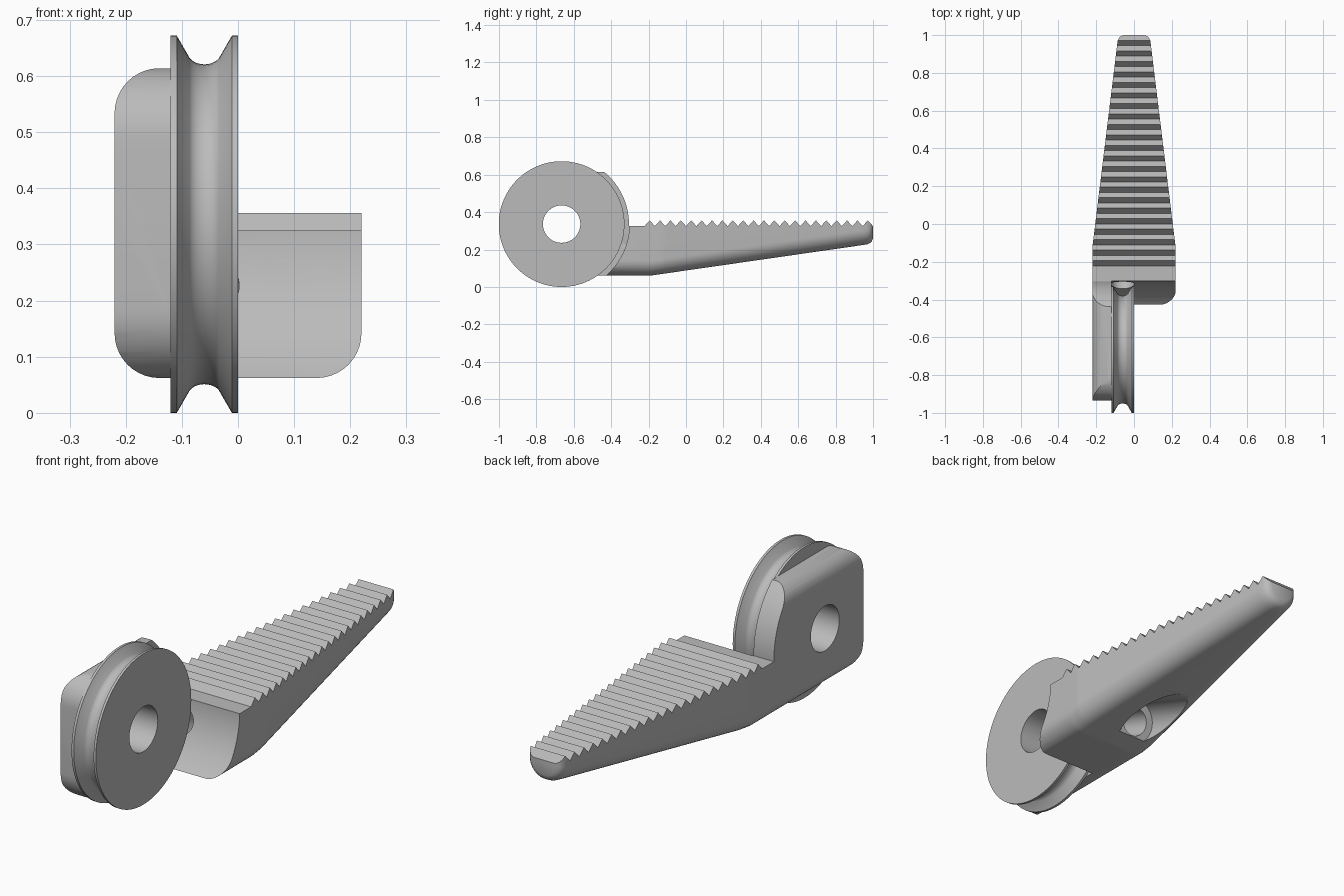
import bpy, bmesh, math
from math import sin, cos, pi, radians, sqrt
from mathutils import Vector

cube = bpy.data.objects.get("Cube")
if cube:
    bpy.data.objects.remove(cube, do_unlink=True)

CY, CZ = -0.665, 0.336      # wheel axle position
SIDE, INNER = 0.22, -0.12   # half width of the body, inner face of the bracket
LOW, DECK, FILLET = 0.062, 0.325, 0.08

grey = bpy.data.materials.new("plain grey")
grey.use_nodes = True
color = (0.5, 0.5, 0.5, 1)
grey.diffuse_color = color
grey.node_tree.nodes["Principled BSDF"].inputs["Base Color"].default_value = color


def loft(name, rings, closed=False):
    """Skin equal-length rings; cap the ends unless the loft is closed."""
    bm = bmesh.new()
    vs = [[bm.verts.new(p) for p in r] for r in rings]
    n = len(vs[0])
    for i in range(len(vs) if closed else len(vs) - 1):
        a, b = vs[i], vs[(i + 1) % len(vs)]
        for j in range(n):
            k = (j + 1) % n
            bm.faces.new((a[j], a[k], b[k], b[j]))
    if not closed:
        bm.faces.new(vs[0])
        bm.faces.new(vs[-1])
    bmesh.ops.recalc_face_normals(bm, faces=bm.faces)
    mesh = bpy.data.meshes.new(name)
    bm.to_mesh(mesh)
    bm.free()
    mesh.materials.append(grey)
    ob = bpy.data.objects.new(name, mesh)
    bpy.context.collection.objects.link(ob)
    return ob


def arc(cx, cy, r, start, end, steps=10):
    return [(cx + r * cos(radians(start + (end - start) * i / steps)),
             cy + r * sin(radians(start + (end - start) * i / steps)))
            for i in range(steps + 1)]


def rod(name, start, end, r, sides=64):
    """Cylinder between two points."""
    a, b = Vector(start), Vector(end)
    turn = (b - a).to_track_quat('Z', 'Y')
    ring = [turn @ Vector((r * cos(2 * pi * i / sides), r * sin(2 * pi * i / sides), 0))
            for i in range(sides)]
    return loft(name, [[a + p for p in ring], [b + p for p in ring]])


def combine(ob, other, operation):
    mod = ob.modifiers.new(operation.lower(), 'BOOLEAN')
    mod.operation, mod.object, mod.solver = operation, other, 'EXACT'
    bpy.context.view_layer.objects.active = ob
    bpy.ops.object.modifier_apply(modifier=mod.name)
    bpy.data.objects.remove(other, do_unlink=True)


# Grooved wheel, turned around the axle
groove = [(-0.06 + 0.03 * cos(radians(a)), 0.285 + 0.022 * (1 - sin(radians(a))))
          for a in range(150, 29, -12)]
profile = [(INNER, 0.1), (INNER, 0.336), (-0.109, 0.336)] + groove
profile += [(-0.011, 0.336), (0, 0.336), (0, 0.1)]
wheel = loft("grooved_wheel", [
    [(x, CY + r * cos(2 * pi * i / 96), CZ + r * sin(2 * pi * i / 96)) for x, r in profile]
    for i in range(96)], closed=True)

# Tapered toothed arm, lofted along its length
TEETH, FIRST = 22, -0.222
pitch = (1 - FIRST) / TEETH


def arm_ring(y):
    w = SIDE - 0.137 * max(0, (y + 0.12) / 1.12)
    low = LOW + 0.17 * max(0, (y + 0.18) / 1.18)
    end = max(0, y - 0.965) / 0.035
    ease = 1 - sqrt(max(0, 1 - end * end))
    w, low = w - 0.03 * ease, low + 0.03 * ease
    phase = max(0, y - FIRST) / pitch % 1
    top = DECK + 0.031 * (1 - abs(2 * phase - 1))
    r = min(FILLET, w - 0.004, DECK - low - 0.005)
    half = [(w, top)] + arc(w - r, low + r, r, 0, -90)
    return [(x, y, z) for x, z in half + [(-x, z) for x, z in reversed(half)]]


stations = [FIRST + pitch * i / 2 for i in range(2 * TEETH)]
stations += [-0.6, -0.18, -0.12, 0.984, 0.993, 0.9999]
body = loft("toothed_arm", [arm_ring(y) for y in sorted(stations)])

# Clearance for the wheel
combine(body, rod("wheel_clearance", (INNER, CY, CZ), (0.5, CY, CZ), 0.363, 128), 'DIFFERENCE')

# Upright bracket: rounded section trimmed to its side outline
section = [(INNER, LOW)] + arc(FILLET - SIDE, LOW + FILLET, FILLET, 270, 180)
section += arc(FILLET - SIDE, 0.614 - FILLET, FILLET, 180, 90) + [(INNER, 0.614)]
bracket = loft("bracket", [[(x, y, z) for x, z in section] for y in (-0.935, -0.2)])
outline = arc(CY - 0.14, CZ + 0.15, 0.13, 90, 180) + arc(CY - 0.14, CZ - 0.15, 0.13, 180, 270)
outline[0] = (outline[0][0], 0.614)
outline[-1] = (outline[-1][0], LOW)
outline += [(-0.26, LOW - 0.01), (-0.26, 0.3)] + arc(CY, CZ, 0.36, -2, 51, 20)
outline += [(CY + 0.2, 0.63), (CY - 0.13, 0.63)]
combine(bracket, loft("outline", [[(x, y, z) for y, z in outline] for x in (-0.3, INNER + 0.0)]),
        'INTERSECT')
combine(body, bracket, 'UNION')
body.name = "arm_and_bracket"

# Axle bore, then the slanted cord hole with its wide recess underneath
combine(body, rod("axle_bore", (-0.4, CY, CZ), (0.1, CY, CZ), 0.1), 'DIFFERENCE')


def slant(y):
    return (-0.06, y, 0.228 - 0.35 * (y + 0.322))


combine(body, rod("cord_hole", slant(-0.42), slant(0.1), 0.062, 40), 'DIFFERENCE')
combine(body, rod("cord_recess", slant(-0.065), slant(0.6), 0.095, 48), 'DIFFERENCE')

# Smooth shading with crisp edges
bpy.ops.object.select_all(action='DESELECT')
for ob in (wheel, body):
    ob.select_set(True)
bpy.context.view_layer.objects.active = body
bpy.ops.object.shade_smooth_by_angle(angle=radians(30))
